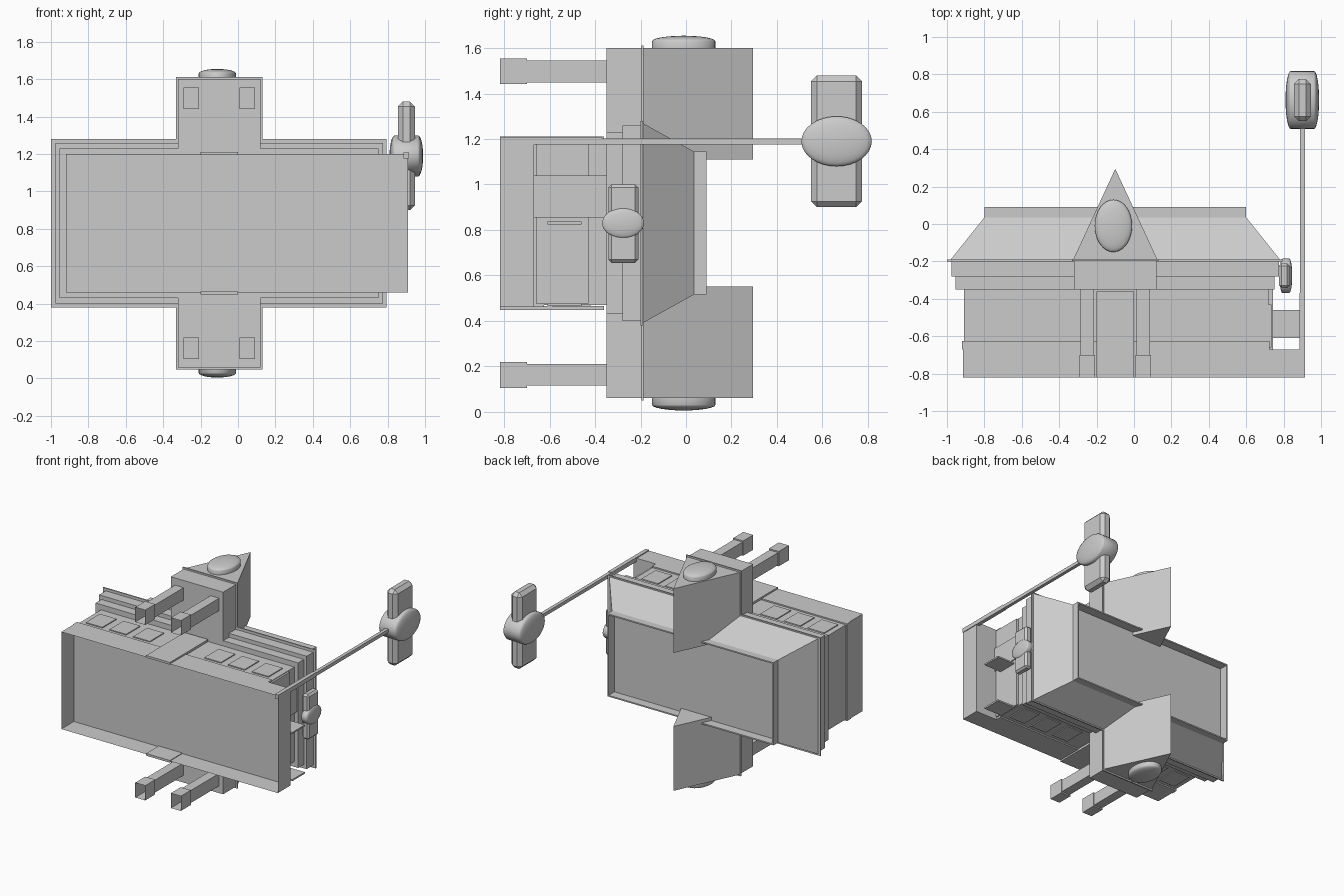
import bpy, bmesh, math
from mathutils import Vector

cube = bpy.data.objects.get("Cube")
if cube:
    bpy.data.objects.remove(cube, do_unlink=True)

grey = bpy.data.materials.new("plain_grey")
grey.use_nodes = True
tone = (0.6, 0.6, 0.6, 1)
grey.diffuse_color = tone
grey.node_tree.nodes["Principled BSDF"].inputs["Base Color"].default_value = tone

MID = 0.83          # depth mirror plane of the building
CX = -0.1           # centre of the entrance gables


def finish(name, bm):
    mesh = bpy.data.meshes.new(name)
    bmesh.ops.recalc_face_normals(bm, faces=bm.faces)
    bm.to_mesh(mesh)
    bm.free()
    mesh.materials.append(grey)
    ob = bpy.data.objects.new(name, mesh)
    bpy.context.collection.objects.link(ob)
    return ob


def box(name, x, y, z, open_dir=None, bevel=0):
    """Box from ranges; open_dir drops the face pointing that way."""
    bm = bmesh.new()
    bmesh.ops.create_cube(bm, size=1)
    for v in bm.verts:
        v.co = [r[0] if c < 0 else r[1] for c, r in zip(v.co, (x, y, z))]
    bm.normal_update()
    if open_dir:
        gone = [f for f in bm.faces if f.normal.dot(Vector(open_dir)) > 0.9]
        bmesh.ops.delete(bm, geom=gone, context='FACES')
    if bevel:
        bmesh.ops.bevel(bm, geom=bm.edges[:], offset=bevel, segments=1, affect='EDGES')
    return finish(name, bm)


def loft(name, rings, caps=True):
    """Skin a list of point rings."""
    bm = bmesh.new()
    loops = [[bm.verts.new(p) for p in ring] for ring in rings]
    n = len(loops[0])
    for a, b in zip(loops, loops[1:]):
        for i in range(n):
            j = (i + 1) % n
            bm.faces.new((a[i], a[j], b[j], b[i]))
    if caps:
        bm.faces.new(loops[0])
        bm.faces.new(loops[-1])
    return finish(name, bm)


def lens(name, centre, axis, ru, rv, rim, dome):
    """Elliptical disc along an axis with a domed face on both ends."""
    u, v = (axis + 1) % 3, (axis + 2) % 3
    half = [(math.cos(t), rim + dome * math.sin(t))
            for t in (math.radians(a) for a in (0, 15, 30, 45, 60, 75, 88))]
    profile = [(s, -h) for s, h in reversed(half)] + half
    rings = []
    for s, h in profile:
        ring = []
        for k in range(32):
            p = Vector(centre)
            p[axis] += h
            p[u] += ru * s * math.cos(k * math.tau / 32)
            p[v] += rv * s * math.sin(k * math.tau / 32)
            ring.append(p)
        rings.append(ring)
    ob = loft(name, rings)
    bpy.context.view_layer.objects.active = ob
    ob.select_set(True)
    bpy.ops.object.shade_smooth_by_angle(angle=math.radians(40))
    ob.select_set(False)


def rect(x, y, z):
    return [(x[0], y, z[0]), (x[1], y, z[0]), (x[1], y, z[1]), (x[0], y, z[1])]


def span(half):
    return (MID - half, MID + half)


# Hollow plinth, walls and stepped cornice
box("plinth", (-0.915, 0.91), (-0.82, -0.67), span(0.37), open_dir=(0, -1, 0))
box("plinth_step", (-0.92, 0.725), (-0.67, -0.625), span(0.37))
box("walls", (-0.91, 0.72), (-0.66, -0.35), span(0.36))
box("lower_cornice", (-0.955, 0.752), (-0.35, -0.28), span(0.4))
box("upper_cornice", (-0.975, 0.775), (-0.28, -0.2), span(0.43))
box("eaves", (-1, 0.795), (-0.2, -0.19), span(0.45))

# Hipped roof with a sunken top
roof_x, roof_z = (-0.8, 0.6), span(0.315)
well_x, well_z = (-0.79, 0.59), span(0.305)
loft("roof", [rect((-0.98, 0.78), -0.19, span(0.44)), rect(roof_x, 0.035, roof_z),
              rect(roof_x, 0.09, roof_z), rect(well_x, 0.09, well_z),
              rect(well_x, 0.02, well_z)])

# Entrance gables, one on each long side
for side, label in ((1, "front"), (-1, "back")):
    def depth(a, b):
        return tuple(sorted((MID + side * a, MID + side * b)))

    box(label + "_gable_beam", (CX - 0.22, CX + 0.22), (-0.35, -0.19), depth(0.3, 0.77))
    box(label + "_gable_eaves", (CX - 0.232, CX + 0.232), (-0.197, -0.187), depth(0.28, 0.782))
    loft(label + "_gable_roof",
         [[(CX - 0.225, -0.19, z), (CX + 0.225, -0.19, z), (CX, 0.295, z)]
          for z in depth(0.28, 0.77)])
    lens(label + "_clock", (CX - 0.01, -0.01, MID + side * 0.77), 2, 0.1, 0.14, 0.03, 0.025)
    for px in (-0.25, 0.05):
        box(label + "_post", (px - 0.036, px + 0.036), (-0.7, -0.35), depth(0.62, 0.715),
            open_dir=(0, -1, 0))
        box(label + "_post_foot", (px - 0.042, px + 0.042), (-0.82, -0.7), depth(0.612, 0.725),
            open_dir=(0, -1, 0))
    box(label + "_door", (CX - 0.1, CX + 0.1), (-0.82, -0.36), depth(0.365, 0.382))
    for i in range(3):
        for wx in (-0.8 + 0.2 * i, 0.2 + 0.2 * i):
            box(label + "_window", (wx - 0.07, wx + 0.07), (-0.59, -0.42), depth(0.355, 0.367))

# End wall with its panel, door and dividing rails
box("end_panel", (0.715, 0.735), (-0.66, -0.43), span(0.355))
box("end_door", (0.72, 0.742), (-0.67, -0.35), (0.855, 1.04))
for rz in (0.47, 0.83):
    box("end_rail", (0.73, 0.885), (-0.61, -0.46), (rz - 0.006, rz + 0.006))

# Tall signal on a mast and small wall signal
box("signal_mast", (0.887, 0.913), (-0.82, 0.55), (1.177, 1.203))
box("mast_sleeve", (0.885, 0.915), (-0.82, -0.37), (1.175, 1.207))
box("signal_arm", (0.855, 0.945), (0.55, 0.775), (0.9, 1.48), bevel=0.026)
lens("signal_disc", (0.9, 0.663, 1.19), 0, 0.155, 0.11, 0.062, 0.028)
box("wall_signal_arm", (0.775, 0.833), (-0.342, -0.21), (0.655, 1.0), bevel=0.014)
lens("wall_signal_disc", (0.812, -0.277, 0.83), 0, 0.092, 0.066, 0.018, 0.016)
